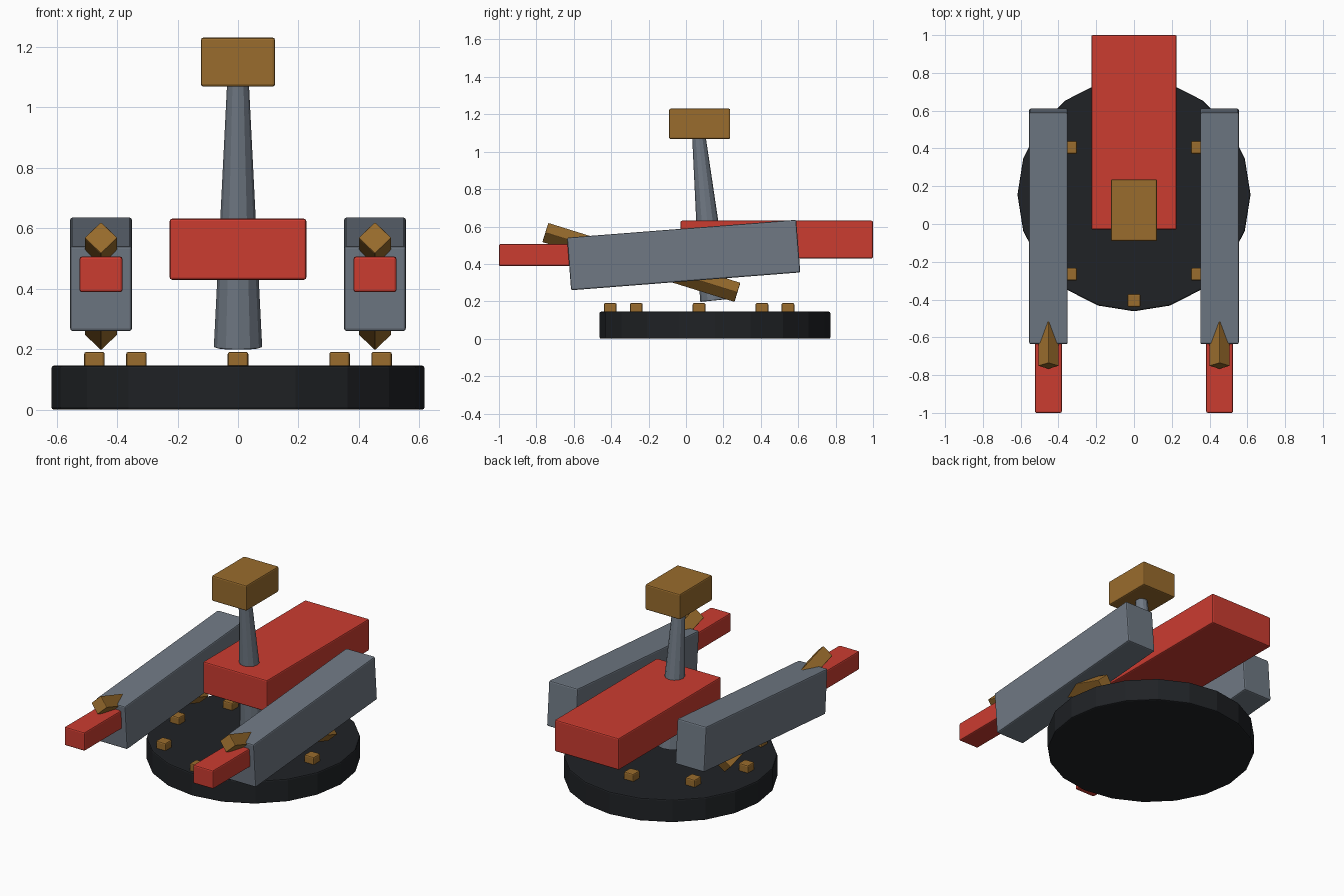
import bpy
from math import radians, cos, sin, pi
from mathutils import Vector

if "Cube" in bpy.data.objects:
    bpy.data.objects.remove(bpy.data.objects["Cube"])


def material(name, rgb):
    m = bpy.data.materials.new(name)
    m.diffuse_color = (*rgb, 1)
    m.use_nodes = True
    m.node_tree.nodes["Principled BSDF"].inputs["Base Color"].default_value = m.diffuse_color
    return m


RED = material("red", (0.60, 0.045, 0.03))
BROWN = material("brown", (0.32, 0.15, 0.026))
STEEL = material("steel", (0.16, 0.19, 0.23))
BLACK = material("black", (0.014, 0.016, 0.019))


def finish(name, mat, bevel):
    ob = bpy.context.object
    ob.name = name
    ob.data.materials.append(mat)
    if bevel:
        b = ob.modifiers.new("soft_edges", 'BEVEL')
        b.width, b.segments = bevel, 2
        b.limit_method, b.angle_limit = 'ANGLE', radians(40)
    return ob


def box(name, centre, size, mat, tilt=0, bevel=0.008):
    bpy.ops.mesh.primitive_cube_add(size=1)
    ob = finish(name, mat, bevel)
    for v in ob.data.vertices:
        v.co = Vector(a * b for a, b in zip(v.co, size))
    ob.location = centre
    ob.rotation_euler.x = tilt
    return ob


def rod(name, start, end, r1, r2, sides, mat, bevel=0.0):
    start, end = Vector(start), Vector(end)
    d = end - start
    bpy.ops.mesh.primitive_cone_add(vertices=sides, radius1=r1, radius2=r2, depth=d.length)
    ob = finish(name, mat, bevel)
    ob.location = (start + end) / 2
    ob.rotation_mode = 'QUATERNION'
    ob.rotation_quaternion = Vector((0, 0, 1)).rotation_difference(d)
    return ob


# Round base with a ring of eight bolts
rod("base", (0, 0.155, 0), (0, 0.155, 0.145), 0.617, 0.617, 20, BLACK, 0.008)
for i in range(8):
    a = i * pi / 4
    box(f"base_bolt_{i + 1}", (0.475 * cos(a), 0.07 + 0.475 * sin(a), 0.16),
        (0.068, 0.068, 0.062), BROWN)

# Leaning tapered post, head and central body
rod("post", (0, 0.155, 0.205), (0, 0.065, 1.12), 0.08, 0.034, 12, STEEL, 0.005)
box("head", (0, 0.073, 1.149), (0.245, 0.327, 0.162), BROWN)
box("body", (0, 0.485, 0.53), (0.452, 1.03, 0.202), RED)

# Tilted side arms with front barrels and diagonal square struts
for side, x in (("left", -0.453), ("right", 0.453)):
    box(f"{side}_arm", (x, -0.0125, 0.4475), (0.204, 1.229, 0.282), STEEL, radians(4.45))
    box(f"{side}_barrel", (x, -0.75, 0.447), (0.142, 0.5, 0.118), RED)
    rod(f"{side}_strut", (x, -0.752, 0.568), (x, 0.275, 0.248), 0.055, 0.055, 4, BROWN, 0.004)
